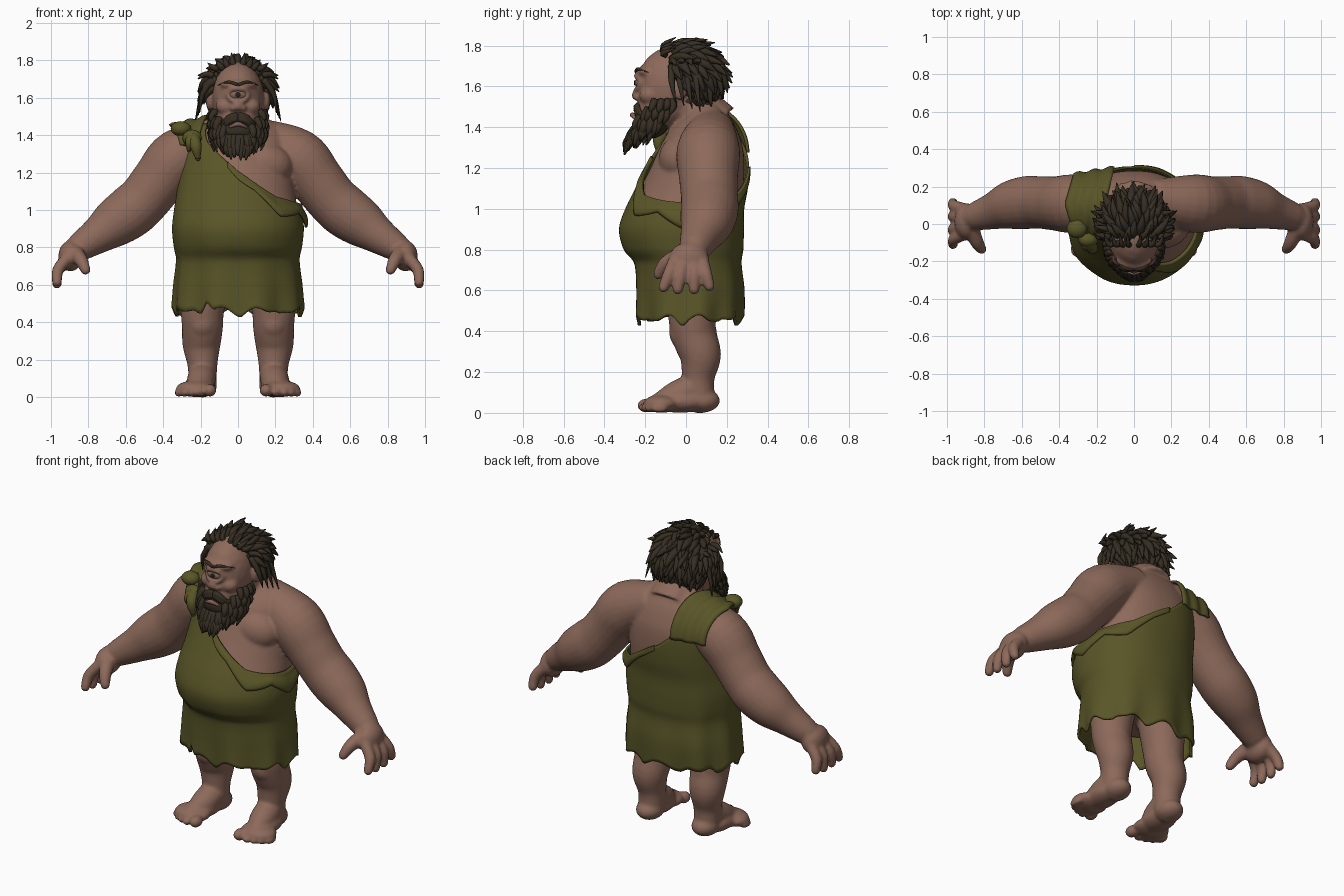
import bpy, bmesh, math, random
from mathutils import Vector, Matrix

random.seed(4)
cube = bpy.data.objects.get("Cube")
if cube:
    bpy.data.objects.remove(cube, do_unlink=True)


def material(name, colour):
    m = bpy.data.materials.new(name)
    m.use_nodes = True
    m.diffuse_color = (*colour, 1)
    m.node_tree.nodes["Principled BSDF"].inputs["Base Color"].default_value = (*colour, 1)
    return m


SKIN = material("skin", (0.265, 0.142, 0.103))
CLOTH = material("olive cloth", (0.10, 0.092, 0.021))
HAIR = material("dark brown hair", (0.036, 0.027, 0.016))
EYE = material("dull eye", (0.22, 0.13, 0.10))
PUPIL = material("black pupil", (0.02, 0.014, 0.01))
LIP = material("lip", (0.23, 0.115, 0.09))


def finish(bm, name, mat):
    bmesh.ops.recalc_face_normals(bm, faces=bm.faces)
    me = bpy.data.meshes.new(name)
    bm.to_mesh(me)
    bm.free()
    me.materials.append(mat)
    for p in me.polygons:
        p.use_smooth = True
    ob = bpy.data.objects.new(name, me)
    bpy.context.collection.objects.link(ob)
    return ob


def spline(pts, t):
    """Smooth curve through tuples of any length, t in 0..len-1."""
    i = min(int(t), len(pts) - 2)
    f = t - i
    quad = [pts[max(0, min(len(pts) - 1, i + k))] for k in (-1, 0, 1, 2)]
    return [0.5 * (2*b + (c-a)*f + (2*a - 5*b + 4*c - d)*f*f + (3*b - a - 3*c + d)*f**3)
            for a, b, c, d in zip(*quad)]


def ball(bm, centre, scale, detail=3):
    bmesh.ops.create_icosphere(bm, subdivisions=detail, radius=1,
                               matrix=Matrix.Translation(centre) @ Matrix.Diagonal((*scale, 1)))


def tube(bm, pts, sides=16, steps=5, rounded=True):
    """Closed tube through (x, y, z, radius) points."""
    n = (len(pts) - 1) * steps
    path = [spline(pts, i / steps) for i in range(n + 1)]
    pos = [Vector(p[:3]) for p in path]
    tan = [(pos[min(i + 1, n)] - pos[max(i - 1, 0)]).normalized() for i in range(n + 1)]
    side = tan[0].orthogonal().normalized()
    rings = []
    for i in range(n + 1):
        if i:
            side = tan[i - 1].rotation_difference(tan[i]) @ side
        up = tan[i].cross(side)
        rings.append([bm.verts.new(pos[i] + path[i][3] * (side * math.cos(a) + up * math.sin(a)))
                      for a in (math.tau * k / sides for k in range(sides))])
    for r, s in zip(rings, rings[1:]):
        for k in range(sides):
            bm.faces.new((r[k], r[(k + 1) % sides], s[(k + 1) % sides], s[k]))
    bm.faces.new(rings[0])
    bm.faces.new(rings[-1])
    if rounded:
        ball(bm, pos[-1], [path[-1][3]] * 3, 2)


def grid(bm, fn, nu, nv, wrap=False, caps=False):
    rows = [[bm.verts.new(fn(u / nu, v / nv)) for u in range(nu + (not wrap))] for v in range(nv + 1)]
    for r, s in zip(rows, rows[1:]):
        for u in range(nu):
            w = (u + 1) % len(r)
            bm.faces.new((r[u], r[w], s[w], s[u]))
    if caps:
        bm.faces.new(rows[0])
        bm.faces.new(rows[-1])


# Torso profile: height, half width, front y, back y
PROFILE = [(.40, .345, -.24, .265), (.60, .335, -.24, .273), (.74, .322, -.25, .262), (.80, .335, -.30, .272),
           (.90, .345, -.322, .276), (1.0, .335, -.29, .278), (1.1, .32, -.24, .296), (1.2, .31, -.19, .302),
           (1.3, .30, -.145, .295), (1.4, .28, -.09, .262), (1.46, .22, -.03, .225), (1.53, .12, .0, .17)]


def torso_point(a, z, off):
    k = max(i for i in range(len(PROFILE) - 1) if PROFILE[i][0] <= z or i == 0)
    f = max(0, min(1, (z - PROFILE[k][0]) / (PROFILE[k + 1][0] - PROFILE[k][0])))
    _, rx, yf, yb = spline(PROFILE, k + f)
    power = 1 if math.sin(a) < 0 else .88
    soft = lambda v: math.copysign(abs(v) ** power, v)
    return ((rx + off) * soft(math.cos(a)), (yf + yb) / 2 + ((yb - yf) / 2 + off) * soft(math.sin(a)), z)


# Body: overlapping volumes fused into one skin
bm = bmesh.new()
grid(bm, lambda u, v: torso_point(u * math.tau, .64 + .89 * v, -.016), 48, 24, True, True)
ball(bm, (.13, -.03, 1.24), (.16, .105, .12))
for s in (1, -1):
    tube(bm, [(s*x, y, z, r) for x, y, z, r in (
        (.10, .13, 1.385, .11), (.31, .11, 1.285, .155), (.42, .11, 1.16, .145), (.50, .115, 1.06, .14),
        (.57, .115, .995, .142), (.66, .10, .93, .13), (.75, .07, .865, .10), (.85, .04, .80, .076))], 24)
    # hand
    ball(bm, (s*.895, .015, .755), (.066, .098, .083))
    for y0, y1, drop in ((-.055, -.11, .01), (-.01, -.04, 0), (.04, .04, 0), (.08, .115, .015)):
        tube(bm, [(s*.91, y0, .745, .034), (s*.962, (y0+y1)/2, .68, .032), (s*.968, y1, .605+drop, .027)], 10)
    tube(bm, [(s*.87, -.03, .77, .045), (s*.838, -.10, .73, .037), (s*.815, -.135, .68, .028)], 10)
    # leg
    tube(bm, [(s*.17, .03, .70, .14), (s*.19, .03, .47, .117), (s*.19, .04, .38, .11),
              (s*.195, .07, .28, .102), (s*.19, .06, .17, .08), (s*.19, .065, .07, .075)], 24)
    ball(bm, (s*.19, .035, .39), (.095, .118, .10))
    # foot and toes
    ball(bm, (s*.19, .075, .06), (.078, .092, .06))
    tube(bm, [(s*.19, .05, .125, .075), (s*.20, -.05, .08, .075), (s*.22, -.13, .052, .05)])
    ball(bm, (s*.205, -.03, .055), (.085, .14, .055))
    ball(bm, (s*.225, -.12, .045), (.108, .09, .045))
    for k, x in enumerate((.15, .205, .248, .286, .318)):
        r = .036 if k == 0 else .026 - .001*k
        ball(bm, (s*x, -.195 + .004*k*k, r), (r, .045, r), 2)
    # ear, cheek and nostril
    ball(bm, (s*.15, -.03, 1.585), (.022, .038, .055))
    ball(bm, (s*.065, -.18, 1.555), (.055, .05, .045))
    ball(bm, (s*.027, -.235, 1.545), (.02, .022, .018))
# neck, head, jaw, brow ridge, nose and eyelids
tube(bm, [(0, .12, 1.40, .15), (0, .04, 1.5, .125), (0, -.03, 1.6, .11)])
ball(bm, (0, -.07, 1.60), (.138, .172, .195))
ball(bm, (0, -.12, 1.49), (.12, .12, .10))
ball(bm, (0, -.195, 1.672), (.10, .05, .028))
ball(bm, (0, -.24, 1.555), (.028, .028, .026))
for h in (.03, -.032):
    tube(bm, [(-.062, -.222, 1.617, .01), (-.03, -.243, 1.617+h, .012), (.03, -.243, 1.617+h, .012),
              (.062, -.222, 1.617, .01)], 8)
body = finish(bm, "body", SKIN)
fuse = body.modifiers.new("fuse", 'REMESH')
fuse.mode = 'VOXEL'
fuse.voxel_size = .009
fuse.use_smooth_shade = True
relax = body.modifiers.new("relax", 'SMOOTH')
relax.factor = .5
relax.iterations = 8

# Eye, pupil and frowning lip
for name, mat, c, r in (("eye", EYE, (0, -.222, 1.617), (.052, .03, .03)),
                        ("pupil", PUPIL, (0, -.25, 1.617), (.014, .005, .014))):
    bm = bmesh.new()
    ball(bm, c, r)
    finish(bm, name, mat)
bm = bmesh.new()
tube(bm, [(-.045, -.25, 1.443, .006), (0, -.262, 1.46, .013), (.045, -.25, 1.443, .006)], 8)
finish(bm, "lower_lip", LIP)

# Tunic: diagonal neckline, ragged hem
NECKLINE = [(-1, 1.475), (-.72, 1.455), (-.55, 1.36), (0, 1.2), (.6, 1.065), (1, 1.025)]


def neckline(a):
    x = math.cos(a)
    for (x0, z0), (x1, z1) in zip(NECKLINE, NECKLINE[1:]):
        if x <= x1:
            break
    return z0 + (z1 - z0) * (x - x0) / (x1 - x0)


def hem(a):
    notch = max(0, 1 - abs(a - math.radians(241)) / .13)
    return .435 + .035 * abs(math.sin(4.5 * a + .6)) + .012 * math.sin(13 * a) + .07 * notch


def tunic_point(u, v):
    a = u * math.tau
    low, top = hem(a), neckline(a)
    flare = .012 * math.sin(9 * a) * (1 - v) ** 3
    return torso_point(a, low + (top - low) * v, flare)


def collar_point(u, v):
    a = math.radians(-100 + 190 * u)
    fade = math.sin(math.pi * u)
    teeth = abs((a * 2.3) % 2 - 1)
    ragged = .03 + (.025 + .07 * teeth) * fade
    z = neckline(a) + .006 - ragged * (1 - v)
    return torso_point(a, z, .006 + .02 * fade * math.sin(math.pi * min(1, v + .2)))


def strap_point(u, v):
    th = math.pi * (.12 + .88 * u)
    width = .4 + .6 * min(1, 2.2 * u)
    x = -.262 - .215 * (v - .5) * width
    side = max(0, -.16 - x) / .215
    bulge = .006 * math.sin(5 * math.pi * v)
    reach, rise = .20 - .035 * side + bulge, .225 - .05 * side + bulge
    return (x + .05 * max(0, -math.cos(th)), .1 - reach * math.cos(th), 1.275 + rise * math.sin(th))


for name, fn, nu, nv, wrap in (("tunic", tunic_point, 120, 36, True), ("folded_collar", collar_point, 120, 6, False),
                               ("shoulder_strap", strap_point, 28, 14, False)):
    bm = bmesh.new()
    grid(bm, fn, nu, nv, wrap)
    cloth = finish(bm, name, CLOTH).modifiers.new("thickness", 'SOLIDIFY')
    cloth.thickness = .014
    cloth.offset = 0

# Knot with loose tails
bm = bmesh.new()
ball(bm, (-.245, -.085, 1.385), (.052, .04, .045))
ball(bm, (-.305, -.025, 1.435), (.055, .05, .04))
tube(bm, [(-.24, -.09, 1.39, .035), (-.225, -.13, 1.34, .032), (-.215, -.13, 1.275, .014)], 10)
tube(bm, [(-.25, -.09, 1.39, .03), (-.258, -.12, 1.36, .024), (-.262, -.11, 1.32, .012)], 10)
finish(bm, "shoulder_knot", CLOTH)


def lock(bm, root, bend, tip, r):
    tube(bm, [(*root, r), (*bend, r * .85), (*tip, r * .12)], 6, 3, False)


# Hair: cap plus locks combed back along the skull
bm = bmesh.new()
centre, radii = Vector((0, .0, 1.64)), Vector((.152, .15, .148))
ball(bm, centre, radii)
ball(bm, (0, .08, 1.55), (.13, .085, .09))
COUNT = 230
for i in range(COUNT):
    h = 1 - 2 * (i + .5) / COUNT
    a, w = i * 2.39996, math.sqrt(1 - h * h)
    d = Vector((w * math.cos(a), w * math.sin(a), h))
    if h < -.75 or (d.y < -.5 and h < .75) or (d.y < 0 and h < .1):
        continue
    root = centre + Vector(x * r for x, r in zip(d, radii)) * .95
    length = random.uniform(.10, .16)
    flow = Vector((d.x * .5 + random.uniform(-.25, .25), .6, -.9 if h < .6 else 0))
    flow = (flow - d * flow.dot(d)).normalized()
    lift = random.uniform(.02, .06)
    lock(bm, root, root + d * .026 + flow * length * .5, root + flow * length + d * (lift - .02),
         random.uniform(.02, .028))
# loose side locks and crown tufts
for s in (1, -1):
    for k in range(4):
        y = -.07 + .04 * k
        lock(bm, (s*.135, y, 1.70), (s*.19, y, 1.62), (s*(.205 + .008*k), y + .02, 1.52 - .015*k), .018)
        lock(bm, (s*.13, y, 1.72), (s*.175, y + .01, 1.725), (s*.215, y + .02, 1.70 + .02*(k % 2)), .018)
        lock(bm, (s*(.02 + .03*k), -.10, 1.755), (s*(.03 + .035*k), -.11, 1.80 - .012*k),
             (s*(.035 + .042*k), -.05, 1.84 - .018*k), .018)
finish(bm, "hair", HAIR)

# Beard, moustache and eyebrow
bm = bmesh.new()
ball(bm, (0, -.17, 1.425), (.12, .088, .08))
ROWS = ((1.53, 105, .07, .128), (1.49, 100, .08, .128), (1.45, 90, .095, .125), (1.41, 75, .10, .11), (1.375, 55, .09, .08))
for row, (z, spread, length, wide) in enumerate(ROWS):
    for k in range(17):
        deg = spread * (k / 8 - 1) + random.uniform(-3, 3)
        if abs(deg) < (60, 48, 30, 0, 0)[row]:
            continue
        sx, cy = math.sin(math.radians(deg)), math.cos(math.radians(deg))
        root = Vector((wide * sx, -.10 - .012 * row - .115 * cy, z - (.015 if abs(deg) < 30 else 0)))
        out = Vector((sx, -cy, 0))
        reach = length * random.uniform(.75, 1.1)
        lock(bm, root, root + out * .026 - Vector((0, .005, reach * .5)),
             root + out * random.uniform(.01, .03) - Vector((0, .022, reach)), random.uniform(.018, .024))
for s in (1, -1):
    for k in range(3):
        lock(bm, (s*.004, -.232, 1.503 - .008*k), (s*.05, -.238, 1.492 - .01*k),
             (s*(.11 - .012*k), -.20, 1.43 - .01*k), .02)
finish(bm, "beard", HAIR)

bm = bmesh.new()
for s in (1, -1):
    lock(bm, (0, -.242, 1.668), (s*.05, -.236, 1.685), (s*.108, -.185, 1.668), .010)
finish(bm, "eyebrow", HAIR)
